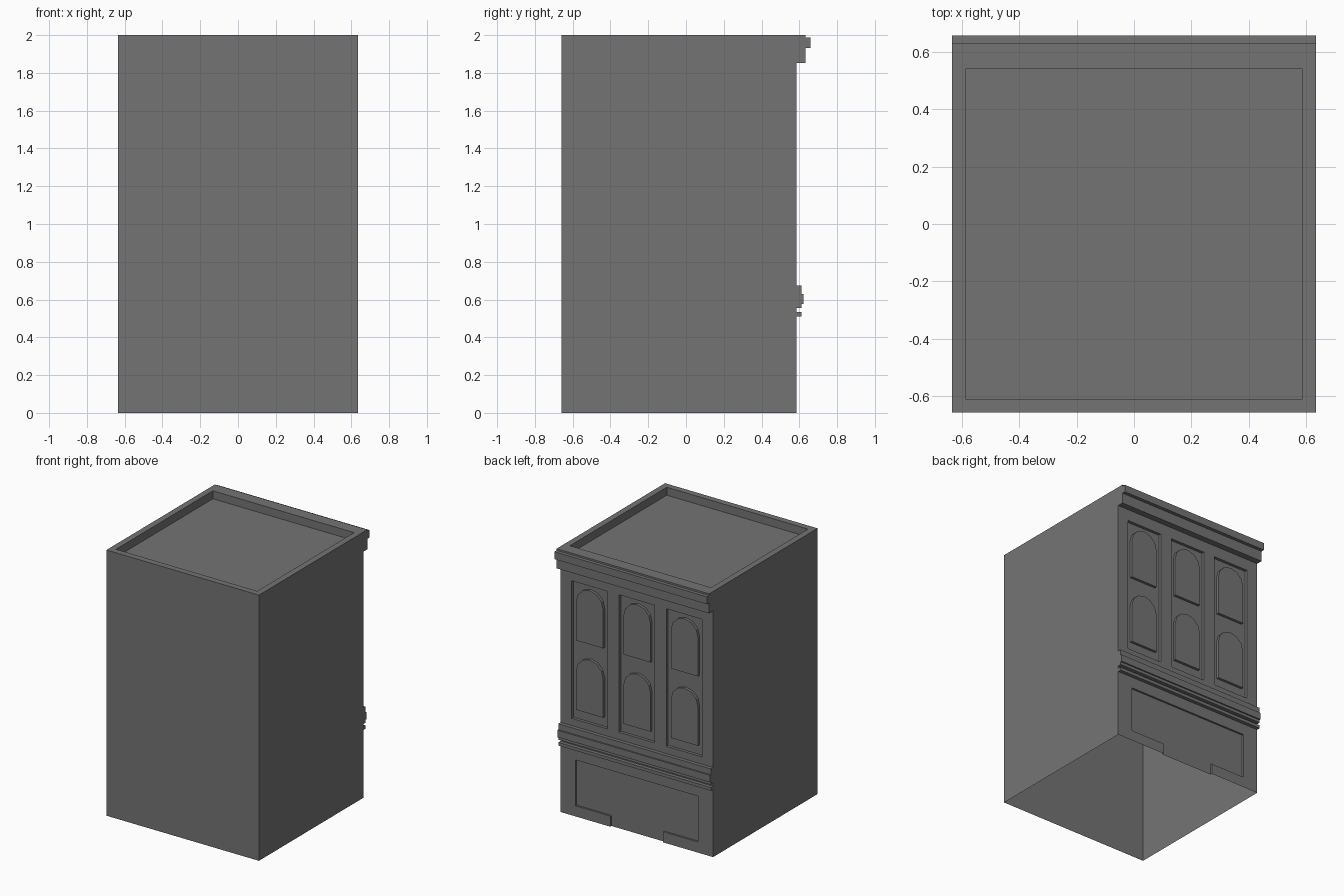
import bpy, bmesh, math
from mathutils import Vector

if "Cube" in bpy.data.objects:
    bpy.data.objects.remove(bpy.data.objects["Cube"])

W, Y0, WALL = 0.635, -0.658, 0.585   # half width, plain front, decorated rear wall
RECESS = 0.022

dark = bpy.data.materials.new("dark_grey")
dark.diffuse_color = (0.175, 0.175, 0.175, 1)
dark.use_nodes = True
dark.node_tree.nodes["Principled BSDF"].inputs["Base Color"].default_value = dark.diffuse_color


def prism(name, pts, vec, open_back=False, caps="both"):
    """Extrude a closed outline; optionally leave out its last side or first cap."""
    bm = bmesh.new()
    a = [bm.verts.new(p) for p in pts]
    b = [bm.verts.new(Vector(p) + Vector(vec)) for p in pts]
    n = len(pts)
    for i in range(n - 1 if open_back else n):
        j = (i + 1) % n
        bm.faces.new((a[i], a[j], b[j], b[i]))
    if caps == "both":
        bm.faces.new(a[::-1])
    bm.faces.new(b)
    bmesh.ops.recalc_face_normals(bm, faces=bm.faces)
    me = bpy.data.meshes.new(name)
    bm.to_mesh(me)
    bm.free()
    me.materials.append(dark)
    ob = bpy.data.objects.new(name, me)
    bpy.context.collection.objects.link(ob)
    return ob


def box(name, x0, x1, y0, y1, z0, z1):
    pts = [(x0, y0, z0), (x1, y0, z0), (x1, y1, z0), (x0, y1, z0)]
    return prism(name, pts, (0, 0, z1 - z0))


def cut(target, cutter):
    cutter.hide_render = True
    mod = target.modifiers.new("cut", 'BOOLEAN')
    mod.operation, mod.solver, mod.object = 'DIFFERENCE', 'EXACT', cutter
    bpy.context.view_layer.objects.active = target
    bpy.ops.object.modifier_apply(modifier=mod.name)
    bpy.data.objects.remove(cutter)


# Main block with sunken roof
body = box("building_body", -W, W, Y0, WALL, 0, 2)
cut(body, box("roof_cutter", -0.588, 0.588, -0.611, 0.541, 1.94, 2.2))

# Tall recessed window bays
BAYS = (-0.395, 0, 0.395)
for x in BAYS:
    cut(body, box("bay_cutter", x - 0.149, x + 0.149, WALL - RECESS, 0.8, 0.73, 1.765))

# Shopfront recess with a doorway reaching the ground
shop = [(-0.51, 0.08), (-0.22, 0.08), (-0.22, -0.1), (0.22, -0.1),
        (0.22, 0.08), (0.51, 0.08), (0.51, 0.425), (-0.51, 0.425)]
cut(body, prism("shop_cutter", [(x, WALL - 0.014, z) for x, z in shop], (0, 0.3, 0)))

# The shell is open underneath
bm = bmesh.new()
bm.from_mesh(body.data)
under = [f for f in bm.faces if all(v.co.z < 1e-4 for v in f.verts)]
bmesh.ops.delete(bm, geom=under, context='FACES')
bm.to_mesh(body.data)
bm.free()

# Raised arched windows, two per bay
R, SEG = 0.113, 6
for x in BAYS:
    for floor, z in (("lower", 0.803), ("upper", 1.325)):
        spring = z + 0.405 - R
        outline = [(x - R, z), (x + R, z)]
        outline += [(x + R * math.cos(math.pi * i / SEG), spring + R * math.sin(math.pi * i / SEG))
                    for i in range(SEG + 1)]
        # the springing point at i = 0 and the sill corners stay distinct
        prism(floor + "_arched_window", [(px, WALL - RECESS, pz) for px, pz in outline],
              (0, 0.02, 0), caps="front")


# Horizontal mouldings: (y, z) profiles swept across the width
def moulding(name, profile):
    prism(name, [(-W, y, z) for y, z in profile], (2 * W, 0, 0), open_back=True)


moulding("roof_cornice", [(WALL, 1.852), (0.632, 1.852), (0.632, 1.931), (0.658, 1.931),
                          (0.658, 1.987), (0.632, 1.987), (0.632, 2), (WALL, 2)])
moulding("middle_cornice", [(WALL, 0.555), (0.612, 0.555), (0.612, 0.577), (0.622, 0.577),
                            (0.622, 0.63), (0.612, 0.63), (0.612, 0.675), (WALL, 0.675)])
moulding("lower_band", [(WALL, 0.51), (0.612, 0.51), (0.612, 0.534), (WALL, 0.534)])
